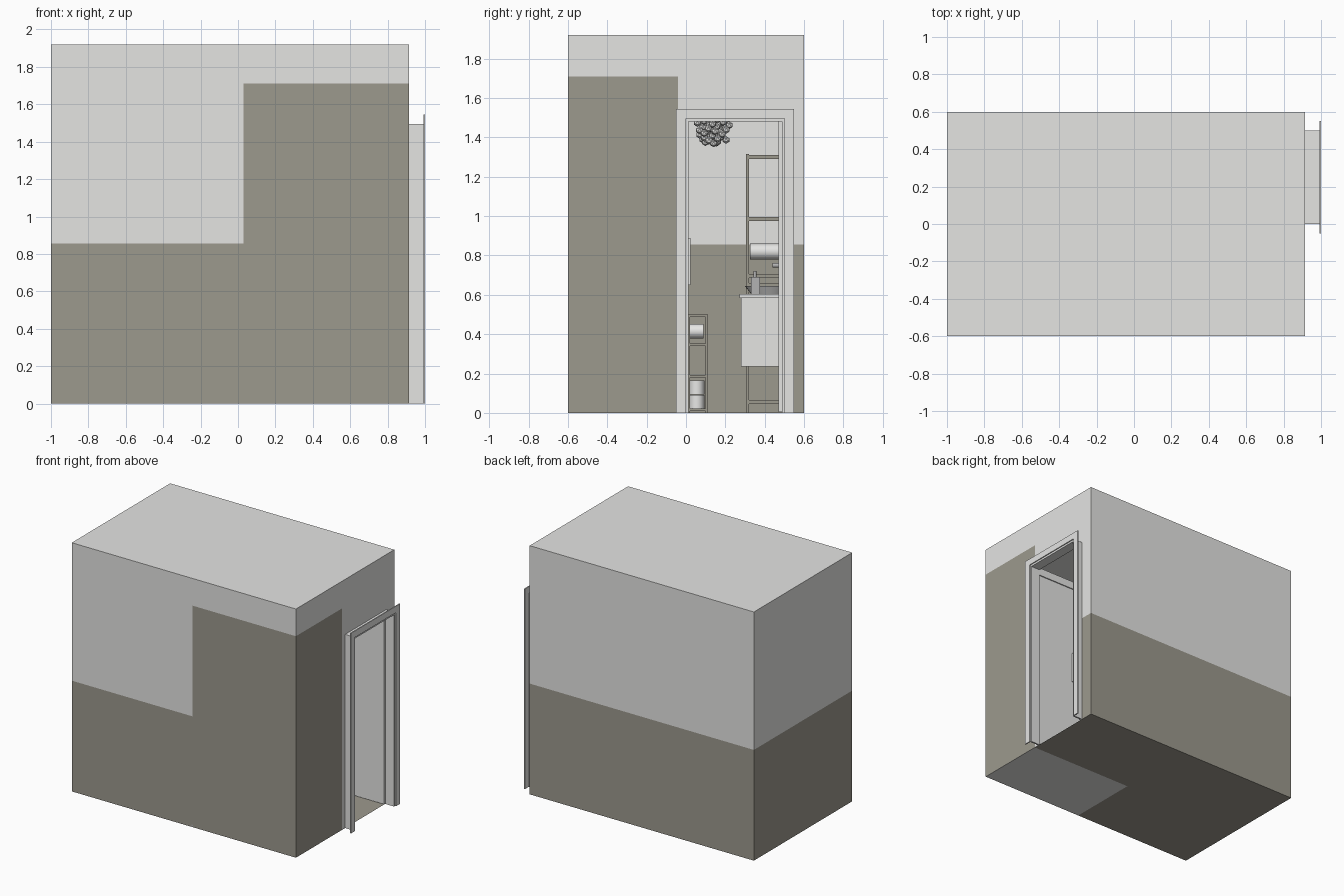
import bpy, bmesh, math, random
from mathutils import Vector

if "Cube" in bpy.data.objects:
    bpy.data.objects.remove(bpy.data.objects["Cube"])

random.seed(4)


def material(name, rgb):
    m = bpy.data.materials.new(name)
    m.diffuse_color = (*rgb, 1)
    m.use_nodes = True
    m.node_tree.nodes["Principled BSDF"].inputs["Base Color"].default_value = m.diffuse_color
    return m


WHITE = material("painted white", (0.78, 0.78, 0.765))
TILE = material("taupe tile", (0.335, 0.32, 0.27))
METAL = material("brushed metal", (0.45, 0.45, 0.45))
PAPER = material("paper white", (0.85, 0.85, 0.84))


def finish(name, bm, mats, smooth=False):
    me = bpy.data.meshes.new(name)
    bm.to_mesh(me)
    bm.free()
    for m in mats:
        me.materials.append(m)
    ob = bpy.data.objects.new(name, me)
    bpy.context.collection.objects.link(ob)
    if smooth:
        bpy.ops.object.select_all(action='DESELECT')
        ob.select_set(True)
        bpy.context.view_layer.objects.active = ob
        bpy.ops.object.shade_smooth_by_angle(angle=math.radians(35))
    return ob


def box(name, x, y, z, mat):
    """Box from (min, max) ranges on each axis."""
    bm = bmesh.new()
    bmesh.ops.create_cube(bm, size=1)
    for v in bm.verts:
        v.co = Vector([r[0] + (c + 0.5) * (r[1] - r[0]) for c, r in zip(v.co, (x, y, z))])
    return finish(name, bm, [mat])


def cylinder(name, loc, r, depth, mat, axis='Z', r2=None, sides=32, scale=(1, 1, 1)):
    bm = bmesh.new()
    bmesh.ops.create_cone(bm, cap_ends=True, segments=sides, radius1=r,
                          radius2=r if r2 is None else r2, depth=depth)
    ob = finish(name, bm, [mat], True)
    ob.location, ob.scale = loc, scale
    ob.rotation_euler = {'X': (0, math.pi / 2, 0), 'Y': (math.pi / 2, 0, 0), 'Z': (0, 0, 0)}[axis]
    return ob


def panels(name, axis, at, outward, patches):
    """Thin wall in the plane axis=at; each patch is (u0, u1, v0, v1, is_tile)."""
    bm = bmesh.new()
    for u0, u1, v0, v1, tile in patches:
        vs = []
        for u, v in ((u0, v0), (u1, v0), (u1, v1), (u0, v1)):
            co = [u, v]
            co.insert(axis, at)
            vs.append(bm.verts.new(co))
        f = bm.faces.new(vs)
        f.material_index = int(tile)
        f.normal_update()
        if f.normal[axis] * outward < 0:
            f.normal_flip()
    finish(name, bm, [WHITE, TILE])


# Room shell
X0, X1, Y, H = -1.0, 0.915, 0.6, 1.92
LOW, TALL = 0.855, 1.71            # tile heights, room and shower
SX, SY = 0.03, -0.04               # shower corner
panels("front_wall", 1, -Y, -1, [(X0, SX, 0, LOW, 1), (X0, SX, LOW, H, 0),
                                 (SX, X1, 0, TALL, 1), (SX, X1, TALL, H, 0)])
panels("back_wall", 1, Y, 1, [(X0, X1, 0, LOW, 1), (X0, X1, LOW, H, 0)])
panels("left_wall", 0, X0, -1, [(-Y, Y, 0, LOW, 1), (-Y, Y, LOW, H, 0)])
panels("right_wall", 0, X1, 1, [(-Y, SY, 0, TALL, 1), (-Y, SY, TALL, H, 0), (SY, 0, 0, H, 0),
                                (0, 0.5, 1.495, H, 0), (0.5, Y, 0, LOW, 1), (0.5, Y, LOW, H, 0)])
panels("ceiling", 2, H, 1, [(X0, X1, -Y, Y, 0)])
panels("floor", 2, 0, -1, [(X0, SX, -Y, Y, 1), (SX, X1, SY, Y, 1), (SX, X1, -Y, SY, 0)])

# Door frame: lining through the wall, casing outside
for name, y in (("left", (0, 0.012)), ("right", (0.488, 0.5))):
    box(f"door_lining_{name}", (X1, 0.992), y, (0, 1.495), WHITE)
box("door_lining_top", (X1, 0.992), (0.012, 0.488), (1.48, 1.495), WHITE)
for name, y in (("left", (-0.05, 0)), ("right", (0.5, 0.55))):
    box(f"door_casing_{name}", (0.992, 1.0), y, (0, 1.545), WHITE)
box("door_casing_top", (0.992, 1.0), (0, 0.5), (1.495, 1.545), WHITE)

# Door leaf standing open
box("door_leaf", (0.44, 0.92), (0.47, 0.488), (0.005, 1.48), WHITE)
cylinder("door_handle", (0.49, 0.455, 0.75), 0.012, 0.03, METAL, 'Y')

# Shower: partition with rail, sill, riser, head
box("shower_partition", (SX, X1 - 0.002), (SY, 0.0), (0.002, 1.44), WHITE)
box("partition_rail", (SX, X1 - 0.002), (SY - 0.005, 0.008), (1.44, 1.5), WHITE)
box("shower_sill", (SX - 0.005, SX + 0.005), (-Y, SY), (0.001, 0.02), METAL)
cylinder("shower_riser", (0.85, -0.32, 0.95), 0.01, 1.0, METAL)
cylinder("shower_arm", (0.78, -0.32, 1.45), 0.01, 0.15, METAL, 'X')
cylinder("shower_head", (0.70, -0.32, 1.43), 0.08, 0.03, METAL, r2=0.02)
box("hanging_towel", (0.4, 0.6), (0.008, 0.022), (0.65, 0.89), WHITE)

# Ceiling lamp
cylinder("ceiling_lamp", (-0.04, 0, H - 0.022), 0.1, 0.04, PAPER, sides=48)

# Paper roll stand beside the partition
for i, x in enumerate((0.10, 0.21)):
    box(f"roll_stand_post_{i}", (x, x + 0.01), (0.1, 0.112), (0, 0.5), TILE)
    box(f"roll_stand_back_post_{i}", (x, x + 0.01), (0.01, 0.02), (0, 0.5), TILE)
for i, z in enumerate((0.01, 0.18, 0.34, 0.488)):
    box(f"roll_stand_shelf_{i}", (0.10, 0.22), (0.01, 0.112), (z, z + 0.012), TILE)
cylinder("hanging_roll", (0.16, 0.055, 0.415), 0.037, 0.07, PAPER, 'Y')
for i in range(2):
    cylinder(f"stored_roll_{i}", (0.16, 0.055, 0.057 + 0.072 * i), 0.038, 0.069, PAPER)

# Tall shelf on the left wall
for i, y in enumerate((0.305, 0.575)):
    for j, x in enumerate((-0.99, -0.80)):
        box(f"tall_shelf_post_{i}{j}", (x, x + 0.015), (y, y + 0.015), (0, 1.315), TILE)
for i, z in enumerate((0.045, 0.64, 0.685, 0.975, 1.29)):
    box(f"tall_shelf_board_{i}", (-0.99, -0.785), (0.305, 0.59), (z, z + 0.02), TILE)
cylinder("rolled_towel", (-0.88, 0.445, 0.82), 0.04, 0.24, WHITE, 'Y')

# Vanity with basin, tap and soap
box("vanity_cabinet", (-0.55, 0.2), (0.28, 0.595), (0.235, 0.585), WHITE)
box("vanity_top", (-0.56, 0.21), (0.272, 0.597), (0.585, 0.605), WHITE)
cylinder("basin", (-0.18, 0.43, 0.625), 0.1, 0.04, PAPER, r2=0.13)
cylinder("tap_post", (-0.18, 0.575, 0.68), 0.012, 0.15, METAL)
cylinder("tap_spout", (-0.18, 0.53, 0.75), 0.01, 0.1, METAL, 'Y')
box("soap_bottle", (0.08, 0.13), (0.33, 0.375), (0.605, 0.69), METAL)
cylinder("soap_pump", (0.105, 0.35, 0.705), 0.008, 0.03, METAL)
box("wall_mirror", (-0.5, 0.15), (0.58, 0.595), (0.8, 1.4), METAL)

# Toilet against the front wall
box("toilet_tank", (-0.65, -0.35), (-0.59, -0.46), (0.3, 0.66), PAPER)
cylinder("toilet_bowl", (-0.5, -0.3, 0.18), 0.1, 0.34, PAPER, r2=0.15, scale=(1, 1.25, 1))
cylinder("toilet_seat", (-0.5, -0.3, 0.365), 0.155, 0.03, PAPER, scale=(1, 1.25, 1))

# Hanging plant on the left wall: leaf clumps tapering downwards
bm = bmesh.new()
for i in range(60):
    t = i / 59
    r = (0.065 + 0.035 * t) * math.sqrt(random.random())
    a = i * 2.4
    res = bmesh.ops.create_icosphere(bm, subdivisions=1, radius=0.02)
    bmesh.ops.translate(bm, verts=res["verts"],
                        vec=(-0.87 + r * math.cos(a), 0.14 + r * math.sin(a), 1.37 + 0.17 * t))
finish("hanging_plant", bm, [WHITE])
